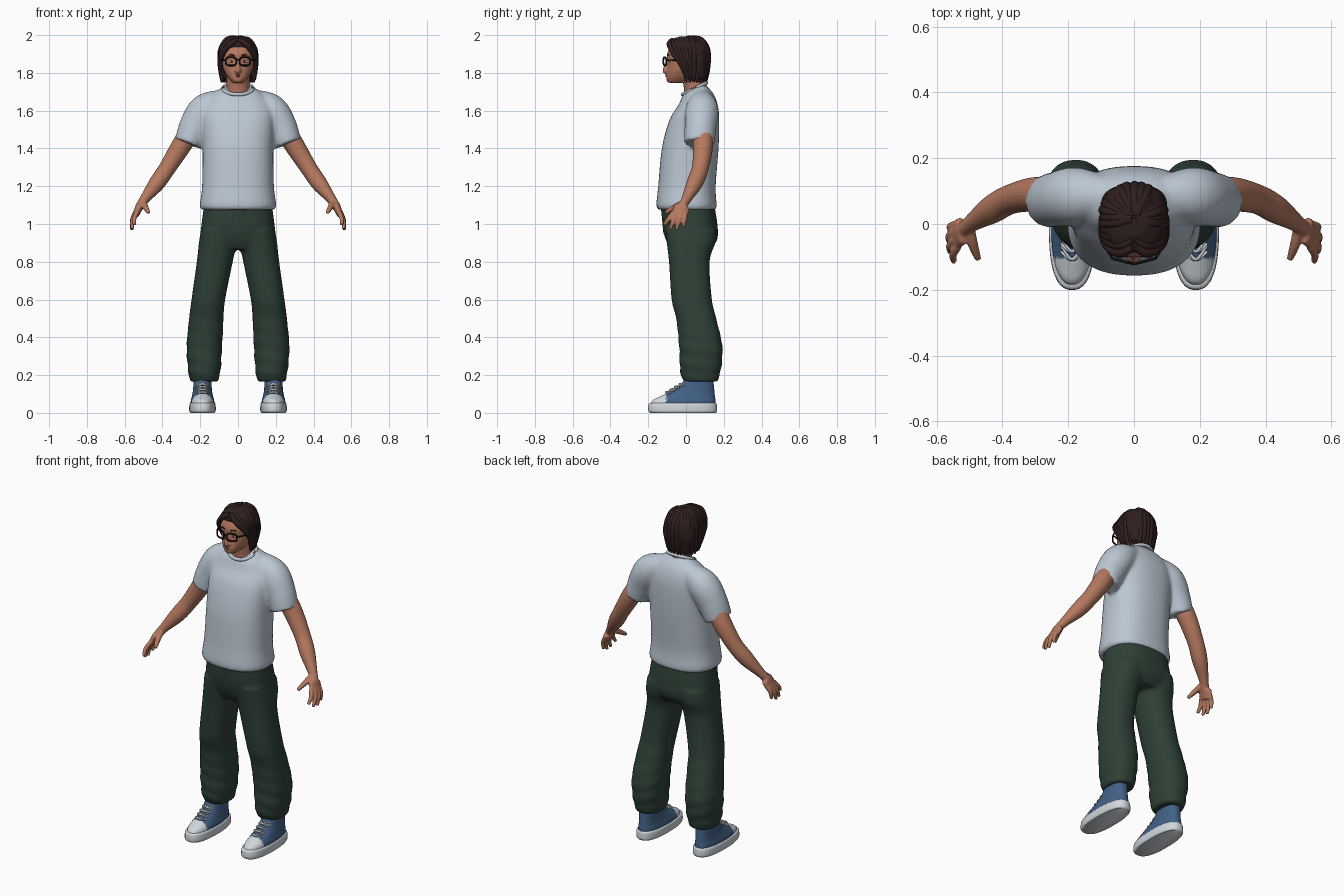
import bpy, bmesh, math, random
from mathutils import Vector

random.seed(4)
cube = bpy.data.objects.get("Cube")
if cube:
    bpy.data.objects.remove(cube, do_unlink=True)


def material(name, *rgb):
    m = bpy.data.materials.new(name)
    m.use_nodes = True
    m.diffuse_color = (*rgb, 1)
    bsdf = m.node_tree.nodes["Principled BSDF"]
    bsdf.inputs["Base Color"].default_value = (*rgb, 1)
    bsdf.inputs["Roughness"].default_value = 0.8
    return m


skin = material("skin", .46, .19, .115)
lip = material("lip", .31, .105, .08)
hair = material("dark brown hair", .03, .014, .014)
shirt = material("pale grey cotton", .5, .57, .65)
cloth = material("dark green cloth", .027, .052, .037)
canvas = material("blue canvas", .055, .12, .24)
rubber = material("white rubber", .64, .68, .72)
black = material("black plastic", .006, .006, .007)


def resample(rows, steps):
    """Smooth curve through rows of numbers."""
    out = []
    last = len(rows) - 1
    for i in range(last):
        p0, p1, p2, p3 = (rows[max(0, min(last, i + k))] for k in (-1, 0, 1, 2))
        for j in range(steps):
            t = j / steps
            out.append([b + t / 2 * (c - a + t * (2 * a - 5 * b + 4 * c - d + t * (3 * (b - c) + d - a)))
                        for a, b, c, d in zip(p0, p1, p2, p3)])
    return out + [list(rows[-1])]


def skin_rings(bm, rings, closed=False):
    """Join rings of points with quads, and cap the ends unless closed."""
    verts = [[bm.verts.new(p) for p in ring] for ring in rings]
    n = len(verts[0])
    pairs = list(zip(verts, verts[1:])) + ([(verts[-1], verts[0])] if closed else [])
    for a, b in pairs:
        for i in range(n):
            bm.faces.new((a[i], a[(i + 1) % n], b[(i + 1) % n], b[i]))
    if not closed:
        bm.faces.new(verts[0])
        bm.faces.new(verts[-1])


def trunk(bm, rows, x=0, power=2.3, steps=5, n=40, ripple=None):
    """Level sections: height, centre x offset, half width, front y, back y."""
    rings = []
    for z, cx, rx, front, back in resample(rows, steps):
        ring = []
        for i in range(n):
            a = math.tau * i / n
            c, s = math.cos(a), math.sin(a)
            k = (abs(c) ** power + abs(s) ** power) ** (-1 / power)
            k *= 1 + (ripple(z, a) if ripple else 0)
            ring.append((x + cx + rx * k * c, (front + back) / 2 + (back - front) / 2 * k * s, z))
        rings.append(ring)
    skin_rings(bm, rings)


def tube(bm, rows, steps=5, n=14, closed=False):
    """Round limb along a path: x, y, z, radius and, if given, depth radius."""
    pts = resample(rows, steps) if not closed else rows
    pos = [Vector(p[:3]) for p in pts]
    rings = []
    for i, p in enumerate(pts):
        after = pos[(i + 1) % len(pos)] if closed else pos[min(i + 1, len(pos) - 1)]
        before = pos[i - 1] if closed else pos[max(i - 1, 0)]
        d = (after - before).normalized()
        u = d.cross(Vector((0, 1, 0)) if abs(d.y) < .9 else Vector((0, 0, 1))).normalized()
        v = u.cross(d)
        rings.append([pos[i] + u * p[3] * math.cos(math.tau * k / n) + v * p[-1] * math.sin(math.tau * k / n)
                      for k in range(n)])
    skin_rings(bm, rings, closed)


def ball(bm, centre, size):
    new = bmesh.ops.create_uvsphere(bm, u_segments=16, v_segments=10, radius=1)["verts"]
    bmesh.ops.scale(bm, vec=size, verts=new)
    bmesh.ops.translate(bm, vec=centre, verts=new)


def finish(name, bm, *mats, voxel=0, rounds=4, rule=None, angle=50):
    bmesh.ops.recalc_face_normals(bm, faces=bm.faces)
    if rule:
        for f in bm.faces:
            f.material_index = rule(f.calc_center_median())
    mesh = bpy.data.meshes.new(name)
    bm.to_mesh(mesh)
    bm.free()
    ob = bpy.data.objects.new(name, mesh)
    bpy.context.collection.objects.link(ob)
    for m in mats:
        mesh.materials.append(m)
    bpy.ops.object.select_all(action="DESELECT")
    ob.select_set(True)
    bpy.context.view_layer.objects.active = ob
    if voxel:  # fuse the overlapping volumes into one soft surface
        mod = ob.modifiers.new("fuse", "REMESH")
        mod.mode, mod.voxel_size = "VOXEL", voxel
        soft = ob.modifiers.new("soften", "SMOOTH")
        soft.factor, soft.iterations = .5, rounds
        for m in list(ob.modifiers):
            bpy.ops.object.modifier_apply(modifier=m.name)
    bpy.ops.object.shade_smooth_by_angle(angle=math.radians(angle))


SIDES = (("left", 1), ("right", -1))

# Shirt: body and two short sleeves
bm = bmesh.new()
trunk(bm, [(1.075, 0, .19, -.145, .155), (1.1, 0, .202, -.157, .162), (1.2, 0, .19, -.147, .157),
           (1.4, 0, .187, -.128, .172), (1.55, 0, .192, -.088, .176), (1.63, 0, .178, -.04, .168),
           (1.69, 0, .13, -.01, .145), (1.735, 0, .07, .05, .105)], power=2.4)
for _, s in SIDES:
    tube(bm, [(s * .08, .085, 1.655, .06), (s * .17, .085, 1.605, .087, .08),
              (s * .225, .077, 1.52, .085, .084), (s * .264, .069, 1.425, .074, .08)], n=28)
finish("shirt", bm, shirt, voxel=.01, rounds=5)

# Collar: tilted ring around the neck
bm = bmesh.new()
loop = [math.tau * i / 40 for i in range(40)]
tube(bm, [(.078 * math.cos(a), .045 + .062 * math.sin(a), 1.716 + .03 * math.sin(a), .01) for a in loop], closed=True)
finish("collar", bm, shirt)


# Trousers: hips and two baggy legs gathered at the ankle
def folds(z, a):
    return max(0, .55 - z) * .09 * math.sin(75 * z + 2 * math.sin(a + 1)) if z > .19 else 0


bm = bmesh.new()
trunk(bm, [(1.11, 0, .178, -.125, .148), (1, 0, .193, -.124, .166), (.92, 0, .199, -.108, .166),
           (.865, 0, .18, -.08, .13)], power=2.4)
for _, s in SIDES:
    trunk(bm, [(z, s * cx, rx, f, b) for z, cx, rx, f, b in (
        (.97, .1, .096, -.11, .16), (.9, .107, .1, -.102, .155), (.8, .123, .095, -.09, .125),
        (.6, .157, .089, -.076, .137), (.5, .168, .091, -.052, .16), (.35, .178, .094, -.036, .193),
        (.23, .178, .086, -.032, .185), (.165, .178, .074, -.012, .168))], ripple=folds, steps=8)
# fly flap
trunk(bm, [(1.09, .012, .022, -.134, -.1), (.95, .01, .018, -.121, -.1)])
finish("trousers", bm, cloth, voxel=.01)

# Arms with palm, four fingers and thumb
for side, s in SIDES:
    bm = bmesh.new()
    limb = lambda *rows, **kw: tube(bm, [(s * r[0], *r[1:]) for r in rows], **kw)
    limb((.23, .08, 1.53, .055), (.3, .09, 1.415, .053), (.375, .075, 1.295, .045), (.43, .045, 1.215, .043),
         (.492, .004, 1.135, .027, .033), (.522, -.02, 1.09, .022, .043), (.542, -.035, 1.045, .016, .044), n=20)
    for kx, ky, tx, ty, tz in ((.535, -.068, .548, -.115, .995), (.543, -.046, .559, -.085, .972),
                               (.545, -.023, .562, -.052, .968), (.541, -.002, .558, -.014, .985)):
        limb((kx, ky, 1.06, .013), ((kx + tx) / 2 + .008, (ky + ty) / 2, (tz + 1.06) / 2, .0125),
             (tx, ty, tz, .009), n=10)
    limb((.5, -.01, 1.115, .016), (.49, -.06, 1.09, .016), (.473, -.108, 1.06, .01), n=10)
    finish(side + "_arm", bm, skin, voxel=.005, rounds=3)

# Head, neck, nose, ears
bm = bmesh.new()
trunk(bm, [(1.747, 0, .024, -.09, -.03), (1.758, 0, .038, -.102, .02), (1.785, 0, .06, -.104, .06),
           (1.82, 0, .077, -.099, .09), (1.86, 0, .083, -.097, .1), (1.9, 0, .086, -.1, .105),
           (1.95, 0, .07, -.075, .095), (1.98, 0, .04, -.03, .07)])
tube(bm, [(0, .055, 1.66, .064), (0, .05, 1.72, .061), (0, .035, 1.81, .06)], n=28)
tube(bm, [(0, -.093, 1.872, .009), (0, -.104, 1.84, .01), (0, -.112, 1.812, .013), (0, -.1, 1.803, .012)])
for _, s in SIDES:
    ball(bm, (s * .012, -.101, 1.811), (.01, .011, .008))
    ball(bm, (s * .085, .012, 1.85), (.012, .02, .033))
finish("head", bm, skin, voxel=.005, rounds=3)

# Mouth
bm = bmesh.new()
for z, w in ((1.789, .024), (1.782, .02)):
    tube(bm, [(-w, -.093, z, .002), (0, -.105, z, .004), (w, -.093, z, .002)], n=8)
finish("lips", bm, lip)

# Eyes and brows
for side, s in SIDES:
    bm = bmesh.new()
    ball(bm, (s * .034, -.086, 1.86), (.015, .007, .007))
    finish(side + "_eye", bm, rubber)
    bm = bmesh.new()
    ball(bm, (s * .034, -.091, 1.86), (.006, .004, .006))
    tube(bm, [(s * .015, -.096, 1.889, .004), (s * .035, -.094, 1.896, .004), (s * .06, -.075, 1.89, .002)], n=8)
    finish(side + "_iris_and_brow", bm, hair)

# Glasses: two rounded rims, bridge, temples
bm = bmesh.new()
for _, s in SIDES:
    rim = []
    for a in loop:
        c, d = math.cos(a), math.sin(a)
        k = (c ** 4 + d ** 4) ** -.2
        rim.append((s * (.037 + .028 * k * c), -.112 + .008 * c, 1.861 + .022 * k * d, .0045))
    tube(bm, rim, n=8, closed=True)
    tube(bm, [(s * .066, -.104, 1.868, .004), (s * .088, -.06, 1.868, .004), (s * .092, .01, 1.865, .004)], n=8)
tube(bm, [(-.012, -.118, 1.867, .004), (0, -.121, 1.869, .004), (.012, -.118, 1.867, .004)], n=8)
finish("glasses", bm, black)

# Hair: cap, hanging locks round the back, parted curtain locks in front
bm = bmesh.new()
trunk(bm, [(1.765, 0, .075, .03, .108), (1.85, 0, .098, .005, .12), (1.89, 0, .1, -.03, .122),
           (1.93, 0, .097, -.08, .12), (1.965, 0, .078, -.082, .1), (1.992, 0, .035, -.035, .055)])
for i in range(17):
    a = math.pi * (i / 16 * 1.1 - .05)
    c, d, j = math.cos(a), math.sin(a), random.uniform(-.004, .004)
    tube(bm, [(r * c + j, .015 + r * d * 1.07, z + j, w) for r, z, w in (
        (.01, 1.984, .012), (.058, 1.972, .017), (.088, 1.925, .018), (.093, 1.865, .017),
        (.09, 1.81, .015), (.086, 1.752, .006))], n=8)
for _, s in SIDES:
    for i in range(5):
        back, j = i * .016, random.uniform(-.004, .004)
        tube(bm, [(s * .004, -.07 + back * 1.5, 1.975 + back * .15, .012),
                  (s * .042, -.088 + back * 1.4, 1.953 + back * .3, .015),
                  (s * (.08 + back * .1), -.066 + back, 1.905 + back * .4, .015),
                  (s * .095, -.03 + back * .7, 1.85 + j, .013),
                  (s * .09, .004 + back * .4, 1.765 + j, .005)], n=8)
finish("hair", bm, hair, angle=80)

# Canvas shoes
for side, s in SIDES:
    x = s * .188
    bm = bmesh.new()
    trunk(bm, [(0, 0, .064, -.19, .158), (.012, 0, .07, -.2, .165), (.045, 0, .069, -.198, .163),
               (.053, 0, .062, -.19, .156)], x=x, power=2.5)
    finish(side + "_sole", bm, rubber)
    bm = bmesh.new()
    trunk(bm, [(.03, 0, .064, -.19, .156), (.065, 0, .062, -.178, .156), (.088, 0, .056, -.135, .153),
               (.12, 0, .05, -.062, .15), (.16, 0, .048, -.02, .146), (.22, 0, .044, .005, .14)],
          x=x, steps=8, n=56)
    finish(side + "_shoe_upper", bm, canvas, rubber, rule=lambda c: int(c.y < -.105 and c.z < .11))
    bm = bmesh.new()
    for i in range(4):
        y, z = -.1 + .024 * i, .108 + .014 * i
        for k in (-1, 1):
            tube(bm, [(x - k * .034, y + .016, z - .006, .004), (x, y - .008, z + .002, .005),
                      (x + k * .034, y + .034, z + .008, .004)], n=8)
    finish(side + "_laces", bm, rubber)
